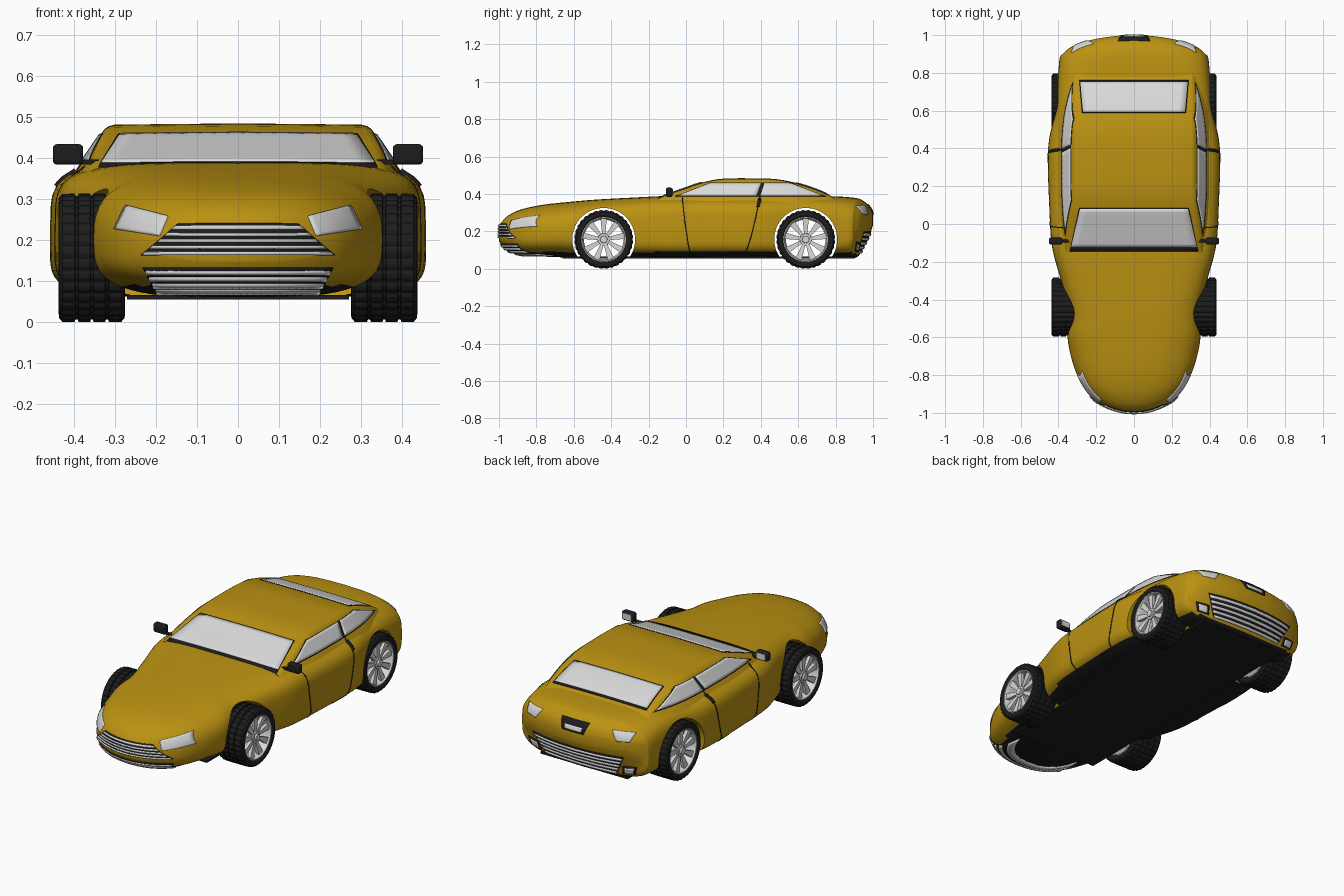
import bpy, bmesh, math
from mathutils import Vector, Matrix
from mathutils.bvhtree import BVHTree

if "Cube" in bpy.data.objects:
    bpy.data.objects.remove(bpy.data.objects["Cube"])

def mat(name, *c):
    m = bpy.data.materials.new(name)
    m.diffuse_color = (*c, 1)
    m.use_nodes = True
    m.node_tree.nodes["Principled BSDF"].inputs["Base Color"].default_value = m.diffuse_color
    return m

PAINT = mat("mustard_paint", .50, .29, .006)
BLACK = mat("black_rubber", .012, .012, .013)
GLASS = mat("pale_glass", .70, .70, .70)
METAL = mat("silver_metal", .68, .68, .68)

def make(name, bm, mats, angle=35):
    bmesh.ops.recalc_face_normals(bm, faces=bm.faces)
    me = bpy.data.meshes.new(name)
    for f in bm.faces:
        f.smooth = True
    bm.to_mesh(me)
    bm.free()
    me.set_sharp_from_angle(angle=math.radians(angle))
    for m in mats:
        me.materials.append(m)
    ob = bpy.data.objects.new(name, me)
    bpy.context.collection.objects.link(ob)
    return ob

def smooth_rows(rows, sub):
    """Catmull-Rom resampling of a table of stations."""
    out = []
    for i in range(len(rows) - 1):
        q = [rows[max(0, min(len(rows) - 1, i + k))] for k in (-1, 0, 1, 2)]
        for j in range(sub):
            t = j / sub
            out.append([.5 * (2*b + (c-a)*t + (2*a-5*b+4*c-d)*t*t + (3*b-a-3*c+d)*t**3)
                        for a, b, c, d in zip(*q)])
    return out + [rows[-1]]

def loft(sections):
    """Each section is (upper points, lower points) sharing both end points."""
    bm = bmesh.new()
    K = len(sections[0][0]) - 1
    rings = [[bm.verts.new(p) for p in U + L[K-1:0:-1]] for U, L in sections]
    n = 2 * K
    for a, b in zip(rings, rings[1:]):
        for i in range(n):
            bm.faces.new((a[i], a[(i+1) % n], b[(i+1) % n], b[i]))
    for r in (rings[0], rings[-1]):
        for i in range(K):
            q = [r[i], r[i+1]]
            if i + 1 < K:
                q.append(r[n-i-1])
            if i > 0:
                q.append(r[n-i])
            bm.faces.new(q)
    return bm

# ---- lower body: y, half width, top z, bottom z, plan bend of the section
BODY = [(-1.0, .20, .225, .15, 1.5), (-.985, .235, .25, .125, 1.4), (-.95, .26, .285, .095, 1.1),
        (-.88, .295, .318, .075, .75), (-.76, .33, .343, .065, .4), (-.6, .352, .36, .06, 0),
        (-.48, .347, .37, .06, 0), (-.3, .387, .38, .06, 0), (-.12, .434, .388, .06, 0),
        (.1, .449, .388, .06, 0), (.4, .455, .388, .06, 0), (.6, .418, .388, .06, 0),
        (.8, .402, .387, .06, -.05), (.91, .393, .378, .06, -.2), (.95, .378, .362, .12, -.35),
        (.985, .34, .33, .19, -.45), (1.0, .29, .295, .235, -.5)]

def body_section(s, w, zt, zb, b, K=28):
    n = 2.8 + 2.2 * max(0, min(1, (s + .7) / .6))
    if s > .7:
        n = 5 - 1.5 * min(1, (s - .7) / .25)
    zm = zb + (zt - zb) * .45
    U, L = [], []
    for i in range(K + 1):
        t = math.pi * i / K
        c, si = math.cos(t), max(0, math.sin(t)) ** (2 / n)
        if i in (0, K):
            si = 0
        x = w * math.copysign(abs(c) ** (2 / n), c)
        y = s + b * x * x
        U.append((x, y, zm + (zt - zm) * si))
        L.append((x, y, zm - (zm - zb) * si))
    return U, L

body = make("body_shell", loft([body_section(*r) for r in smooth_rows(BODY, 4)]), [PAINT, BLACK])

# ---- cabin: y, half width at the belt, roof z
CABIN = [(-.15, .35, .375), (-.1, .358, .395), (0, .372, .43), (.08, .378, .457), (.2, .383, .479),
         (.4, .383, .480), (.5, .378, .474), (.6, .365, .453), (.7, .34, .420), (.77, .315, .389), (.81, .30, .365)]

def cabin_section(y, w, zt):
    side = lambda z: w - .68 * (z - .385)
    h = [(side(.33), .33), (side(zt - .011), zt - .011), (side(zt) - .004, zt - .003),
         (side(zt) - .016, zt), (.15, zt + .002)]
    U = [(x, y, z) for x, z in h] + [(0, y, zt + .003)] + [(-x, y, z) for x, z in h[::-1]]
    return U, [(x, y, .33) for x, _, _ in U]

cabin = make("cabin_shell", loft([cabin_section(*r) for r in smooth_rows(CABIN, 4)]), [PAINT])

# ---- surface lookup used to lay the details on the shell
bm = bmesh.new()
bm.from_mesh(body.data)
bm.from_mesh(cabin.data)
surface = BVHTree.FromBMesh(bm)
bm.free()

def plate(name, quad, axis, sgn, m, th=.007, nu=10, nv=4):
    """Lay a thin four-cornered plate onto the shell, seen along an axis."""
    a, b, c, d = [Vector(p) for p in quad]
    bm = bmesh.new()
    g = []
    for i in range(nu + 1):
        for j in range(nv + 1):
            u, v = i / nu, j / nv
            p = a.lerp(b, u).lerp(d.lerp(c, u), v)
            o = {'x': (sgn * 2, p.x, p.y), 'y': (p.x, sgn * 2, p.y), 'z': (p.x, p.y, 2)}[axis]
            k = {'x': (-sgn, 0, 0), 'y': (0, -sgn, 0), 'z': (0, 0, -1)}[axis]
            hit = surface.ray_cast(Vector(o), Vector(k))[0]
            if hit is None:
                hit = surface.find_nearest(Vector(o) + Vector(k) * 1.2)[0]
            g.append(bm.verts.new(hit))
    for i in range(nu):
        for j in range(nv):
            q = i * (nv + 1) + j
            bm.faces.new((g[q], g[q+nv+1], g[q+nv+2], g[q+1]))
    ob = make(name, bm, [m])
    s = ob.modifiers.new("thickness", 'SOLIDIFY')
    s.thickness, s.offset = th, 0
    return ob

def flip(quad, s):
    return [(x * s, z) for x, z in quad]

def grille(name, sgn, z0, z1, w0, w1, count):
    """Dark opening with bright horizontal slats."""
    plate(name + "_opening", [(-w0, z0), (w0, z0), (w1, z1), (-w1, z1)], 'y', sgn, BLACK, .006, 24, 6)
    for i in range(count):
        t, e = i / count, (i + .55) / count
        za, zb = z0 + (z1 - z0) * t, z0 + (z1 - z0) * e
        wa, wb = w0 + (w1 - w0) * t - .004, w0 + (w1 - w0) * e - .004
        plate(f"{name}_slat_{i}", [(-wa, za), (wa, za), (wb, zb), (-wb, zb)], 'y', sgn, METAL, .016, 24, 1)

grille("upper_grille", -1, .164, .240, .235, .145, 5)
grille("lower_grille", -1, .074, .134, .20, .23, 4)
grille("rear_grille", 1, .085, .20, .22, .28, 5)

# ---- windscreen and rear window
plate("windscreen_frame", [(-.34, -.145), (.34, -.145), (.29, .085), (-.29, .085)], 'z', 1, BLACK, .005, 16, 12)
plate("windscreen", [(-.333, -.122), (.333, -.122), (.286, .08), (-.286, .08)], 'z', 1, GLASS, .009, 16, 12)
plate("rear_window_frame", [(-.275, .588), (.275, .588), (.29, .762), (-.29, .762)], 'z', 1, BLACK, .005, 16, 12)
plate("rear_window", [(-.27, .593), (.27, .593), (.284, .75), (-.284, .75)], 'z', 1, GLASS, .009, 16, 12)

SEAM = [[(-.02, .378), (-.006, .25), (.012, .13), (.022, .088), (.05, .086)],
        [(.23, .09), (.32, .09), (.345, .16), (.372, .27), (.395, .385)]]
for s, side in ((1, "left"), (-1, "right")):
    # side windows
    plate(f"{side}_window_frame", [(-.06, .386), (.748, .386), (.56, .459), (.125, .459)], 'x', s, BLACK, .005, 24, 6)
    plate(f"{side}_front_window", [(-.04, .390), (.378, .390), (.402, .456), (.128, .456)], 'x', s, GLASS, .009, 14, 6)
    plate(f"{side}_rear_window", [(.396, .390), (.73, .390), (.555, .456), (.418, .456)], 'x', s, GLASS, .009, 14, 6)
    # door gaps and handle
    for k, line in enumerate(SEAM):
        for i, (p, q) in enumerate(zip(line, line[1:])):
            d = (Vector(q) - Vector(p)).normalized() * .0025
            n = Vector((-d.y, d.x))
            p, q = Vector(p) - d, Vector(q) + d
            plate(f"{side}_door_gap_{k}_{i}", [p - n, q - n, q + n, p + n], 'x', s, BLACK, .004, 6, 1)
    plate(f"{side}_door_handle", [(.378, .33), (.392, .33), (.402, .368), (.386, .368)], 'x', s, BLACK, .016, 2, 4)
    # lamps
    plate(f"{side}_headlight", flip([(.30, .227), (.19, .210), (.170, .258), (.273, .284)], s), 'y', -1, METAL, .008, 10, 8)
    plate(f"{side}_tail_light", flip([(.315, .292), (.25, .288), (.215, .338), (.33, .336)], s), 'y', 1, METAL, .009, 8, 6)
    plate(f"{side}_rear_fog_surround", flip([(.32, .095), (.25, .09), (.26, .14), (.335, .145)], s), 'y', 1, BLACK, .006, 6, 4)
    plate(f"{side}_rear_fog_lamp", flip([(.31, .10), (.265, .097), (.27, .13), (.32, .135)], s), 'y', 1, METAL, .014, 6, 4)

# ---- number plate recess
plate("plate_recess", [(-.065, .288), (.065, .288), (.085, .345), (-.085, .345)], 'y', 1, BLACK, .006, 8, 6)
plate("number_plate", [(-.05, .296), (.05, .296), (.055, .318), (-.055, .318)], 'y', 1, GLASS, .010, 8, 4)

def box(name, loc, size, m, bevel=0.0):
    bm = bmesh.new()
    bmesh.ops.create_cube(bm, size=1, matrix=Matrix.Translation(loc) @ Matrix.Diagonal((*size, 1)))
    if bevel:
        bmesh.ops.bevel(bm, geom=bm.edges[:], offset=bevel, segments=3, affect='EDGES', profile=.5)
    return make(name, bm, [m])

# ---- door mirrors
for s, side in ((1, "left"), (-1, "right")):
    box(f"{side}_mirror_housing", (s * .414, -.09, .409), (.074, .036, .050), BLACK, .010)
    box(f"{side}_mirror_arm", (s * .37, -.09, .390), (.07, .018, .012), BLACK, .003)
    box(f"{side}_mirror_glass", (s * .414, -.071, .410), (.052, .004, .032), GLASS)

# ---- wheel arch tunnels cut through the body
AXLES = ((-.44, "front"), (.64, "rear"))
for y, _ in AXLES:
    bm = bmesh.new()
    bmesh.ops.create_cone(bm, cap_ends=True, segments=64, radius1=.168, radius2=.168, depth=1.2,
                          matrix=Matrix.Translation((0, y, .157)) @ Matrix.Rotation(math.pi / 2, 4, 'Y'))
    cutter = make("arch_cutter", bm, [PAINT])
    cutter.hide_render = True
    mod = body.modifiers.new("arch", 'BOOLEAN')
    mod.operation, mod.solver, mod.object = 'DIFFERENCE', 'EXACT', cutter
    dg = bpy.context.evaluated_depsgraph_get()
    me = bpy.data.meshes.new_from_object(body.evaluated_get(dg))
    body.modifiers.clear()
    body.data = me
    bpy.data.objects.remove(cutter)
for p in body.data.polygons:                       # black underside
    p.material_index = int(p.normal.z < -.7 and p.center.z < .09 and p.center.y > -.9)
body.data.set_sharp_from_angle(angle=math.radians(35))
box("floor_pan", (0, .12, .061), (.54, 1.56, .010), BLACK)

# ---- wheels
def lathe(profile, seg, closed, tread=False):
    bm = bmesh.new()
    rings = []
    for i in range(seg):
        a = 2 * math.pi * i / seg
        rings.append([])
        for x, r in profile:
            if tread and r > .15 and i % 3 == 0:
                r -= .004
            rings[-1].append(bm.verts.new((x, r * math.cos(a), r * math.sin(a))))
    n = len(profile)
    for i in range(seg):
        a, b = rings[i], rings[(i + 1) % seg]
        for j in range(n if closed else n - 1):
            bm.faces.new((a[j], a[(j+1) % n], b[(j+1) % n], b[j]))
    return bm

TIRE = [(-.074, .117), (-.081, .130), (-.080, .146), (-.072, .156), (-.042, .157), (-.040, .151), (-.034, .151),
        (-.032, .157), (-.004, .157), (-.003, .151), (.003, .151), (.004, .157), (.032, .157), (.034, .151),
        (.040, .151), (.042, .157), (.072, .156), (.080, .146), (.081, .130), (.074, .117)]
RIM = [(-.074, .119), (-.074, .112), (-.05, .106), (.05, .106), (.070, .112), (.076, .115), (.076, .119)]
tire = make("tire", lathe(TIRE, 96, True, True), [BLACK], 25)
bm = lathe(RIM, 64, True)
turn = Matrix.Rotation(math.pi / 2, 4, 'Y')
for r, d, x in ((.034, .03, .052), (.020, .012, .070)):
    bmesh.ops.create_cone(bm, cap_ends=True, segments=32, radius1=r, radius2=r * .9, depth=d,
                          matrix=Matrix.Translation((x, 0, 0)) @ turn)
for i in range(9):                                  # spokes
    r = bmesh.ops.create_cube(bm, size=1)
    for v in r['verts']:
        outer = v.co.z > 0
        v.co = Vector((.052 + v.co.x * .018 + (.006 if outer else 0), v.co.y * (.034 if outer else .016),
                       .111 if outer else .025))
    bmesh.ops.rotate(bm, verts=r['verts'], matrix=Matrix.Rotation(2 * math.pi * i / 9, 3, 'X'))
rim = make("rim", bm, [METAL])
for part in (tire, rim):
    for y, end in AXLES:
        for s, side in ((1, "left"), (-1, "right")):
            ob = bpy.data.objects.new(f"{end}_{side}_{part.name.split('.')[0]}", part.data)
            ob.location = (s * .356, y, .157)
            ob.rotation_euler = (0, 0, 0 if s > 0 else math.pi)
            bpy.context.collection.objects.link(ob)
for part in (tire, rim):
    bpy.data.objects.remove(part)
